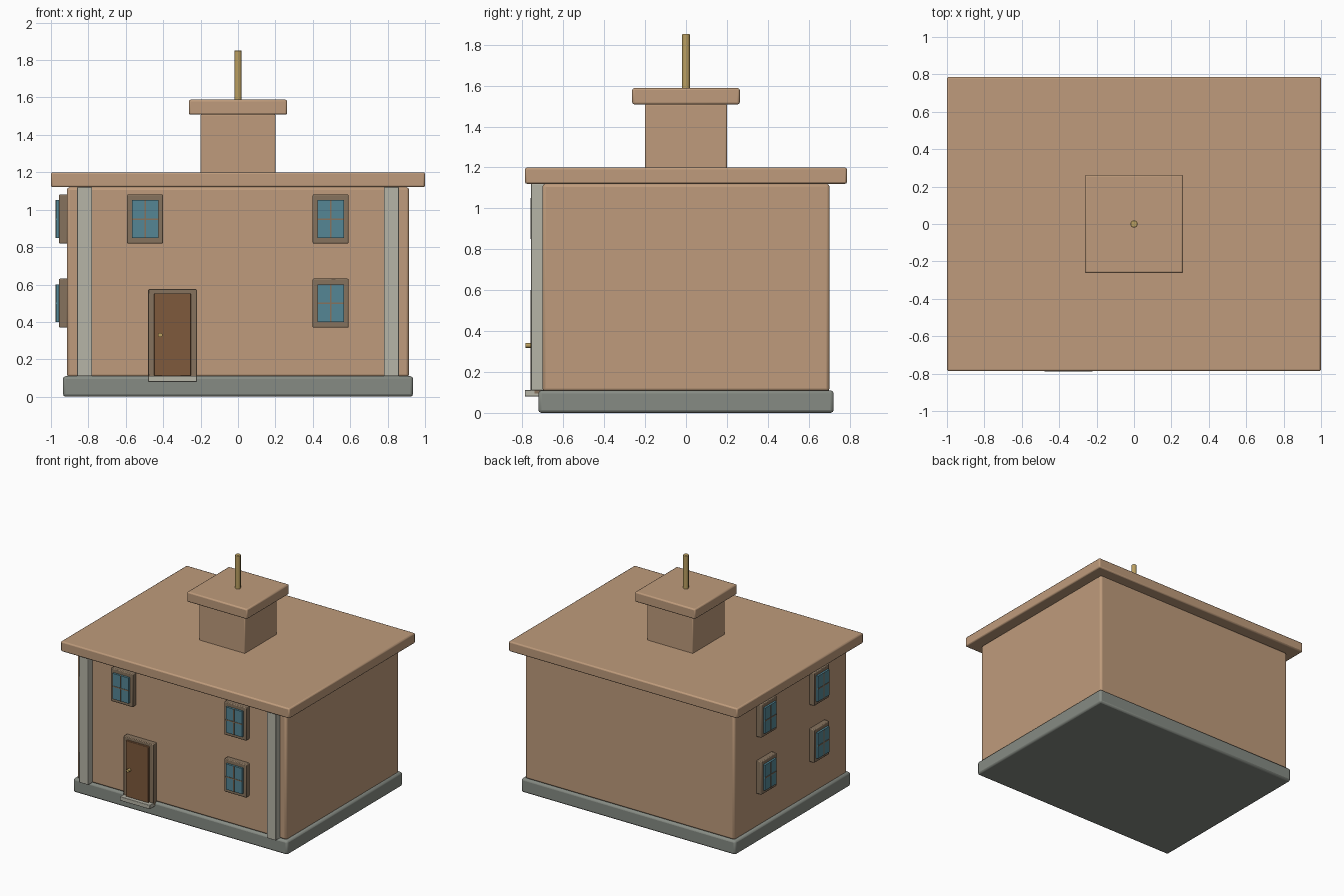
import bpy
from math import radians

if "Cube" in bpy.data.objects:
    bpy.data.objects.remove(bpy.data.objects["Cube"])


def material(name, rgb):
    m = bpy.data.materials.new(name)
    m.diffuse_color = (*rgb, 1)
    m.use_nodes = True
    m.node_tree.nodes["Principled BSDF"].inputs["Base Color"].default_value = m.diffuse_color
    return m


TAN = material("tan_plaster", (0.52, 0.33, 0.20))
STONE = material("stone", (0.24, 0.26, 0.23))
PALE = material("pale_stone", (0.47, 0.46, 0.39))
TRIM = material("trim", (0.24, 0.17, 0.11))
WOOD = material("door_wood", (0.21, 0.10, 0.045))
GLASS = material("glass", (0.09, 0.24, 0.30))
BRASS = material("brass", (0.50, 0.35, 0.12))


def finish(o, name, mat, bevel):
    o.name = name
    o.data.materials.append(mat)
    if bevel:
        b = o.modifiers.new("bevel", "BEVEL")
        b.width, b.segments, b.limit_method = bevel, 2, "ANGLE"
    bpy.ops.object.shade_smooth_by_angle(angle=radians(35))
    return o


def box(name, xs, ys, zs, mat, bevel=0.0):
    """Box given by its (min, max) range on each axis."""
    bpy.ops.mesh.primitive_cube_add(size=1, location=[sum(r) / 2 for r in (xs, ys, zs)])
    o = bpy.context.object
    o.scale = [r[1] - r[0] for r in (xs, ys, zs)]
    bpy.ops.object.transform_apply(location=False, rotation=False, scale=True)
    return finish(o, name, mat, bevel)


def rod(name, loc, radius, depth, mat, rot=(0, 0, 0), bevel=0.0):
    bpy.ops.mesh.primitive_cylinder_add(vertices=16, radius=radius, depth=depth,
                                        location=loc, rotation=rot)
    return finish(bpy.context.object, name, mat, bevel)


def window(name, u, z, side):
    """Framed window; u runs along the wall, parts are (half size, height, depth range)."""
    parts = [("frame", 0.096, 0.131, -0.005, 0.042, TRIM, 0.006),
             ("pane", 0.071, 0.101, 0.03, 0.058, GLASS, 0),
             ("upright_bar", 0.004, 0.101, 0.05, 0.061, TRIM, 0),
             ("cross_bar", 0.071, 0.004, 0.05, 0.061, TRIM, 0)]
    for part, hw, hh, d0, d1, mat, bev in parts:
        along, zs = (u - hw, u + hw), (z - hh, z + hh)
        if side == "front":
            box(f"{name}_{part}", along, (-0.70 - d1, -0.70 - d0), zs, mat, bev)
        else:
            box(f"{name}_{part}", (-0.915 - d1, -0.915 - d0), along, zs, mat, bev)


# Main masses
box("foundation", (-0.936, 0.936), (-0.722, 0.722), (0, 0.11), STONE, 0.015)
box("walls", (-0.915, 0.915), (-0.702, 0.702), (0.105, 1.12), TAN, 0.015)
box("roof_slab", (-1, 1), (-0.787, 0.787), (1.12, 1.20), TAN, 0.01)

# Cupola and finial
box("cupola", (-0.2, 0.2), (-0.2, 0.2), (1.19, 1.51), TAN, 0.006)
box("cupola_cap", (-0.263, 0.263), (-0.263, 0.263), (1.508, 1.588), TAN, 0.01)
rod("finial", (0, 0, 1.716), 0.02, 0.272, BRASS, bevel=0.004)

# Corner pilasters on the front
for label, s in (("left", -1), ("right", 1)):
    box(f"pilaster_{label}", (s * 0.82 - 0.04, s * 0.82 + 0.04),
        (-0.757, -0.69), (0.11, 1.12), PALE, 0.003)

# Door, surround, step and knob
box("door_surround", (-0.48, -0.22), (-0.745, -0.69), (0.09, 0.575), TRIM, 0.005)
box("door", (-0.448, -0.252), (-0.76, -0.72), (0.11, 0.553), WOOD, 0.004)
box("doorstep", (-0.48, -0.22), (-0.788, -0.69), (0.08, 0.112), PALE, 0.003)
rod("door_knob", (-0.416, -0.77, 0.33), 0.012, 0.03, BRASS, (radians(90), 0, 0))

# Windows on the front and on the left side
for i, (x, z) in enumerate([(-0.497, 0.95), (0.495, 0.95), (0.495, 0.5)]):
    window(f"front_window_{i + 1}", x, z, "front")
for i, (y, z) in enumerate((y, z) for y in (-0.33, 0.33) for z in (0.5, 0.95)):
    window(f"side_window_{i + 1}", y, z, "left")
